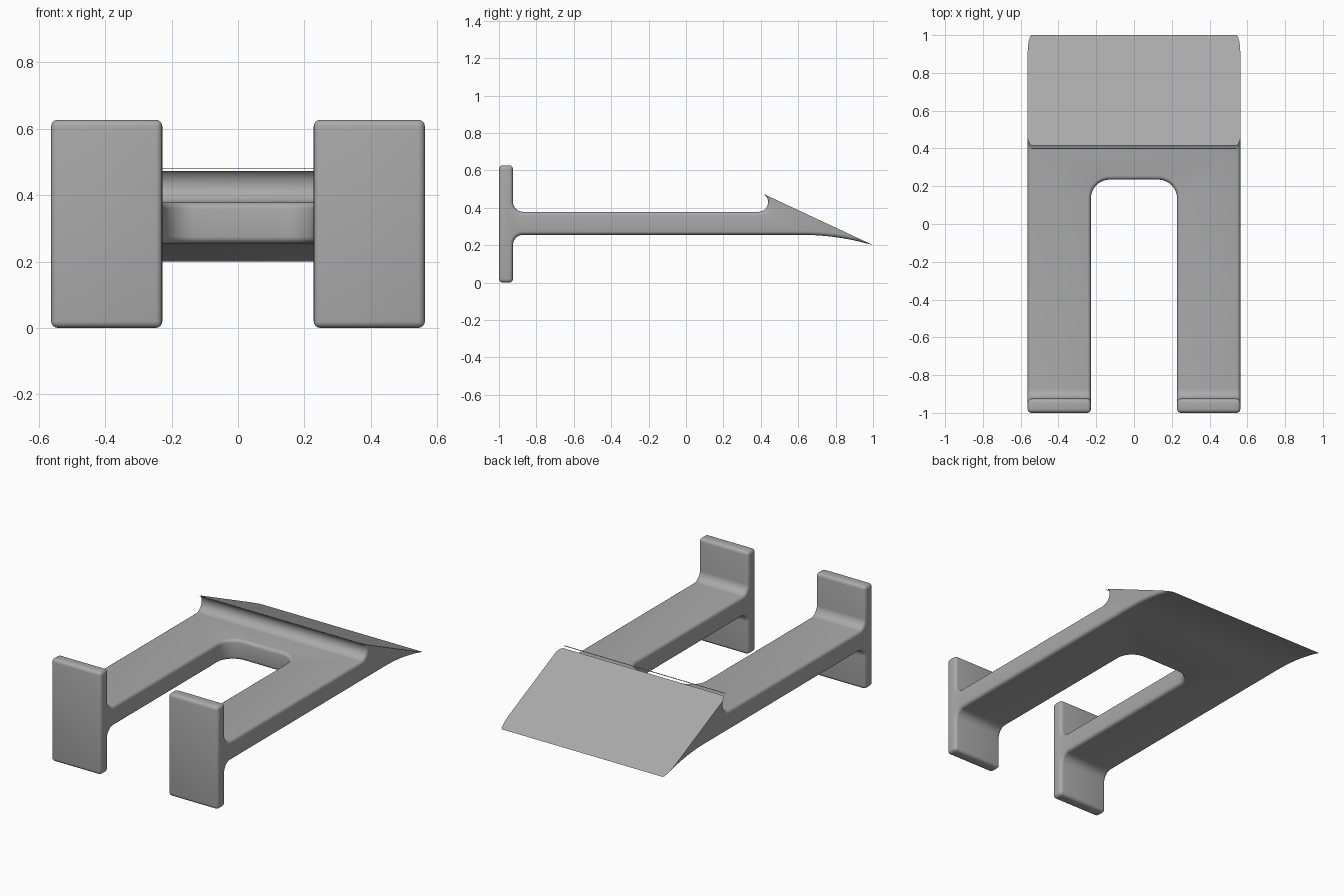
import bpy, bmesh, math
from mathutils import Vector

if "Cube" in bpy.data.objects:
    bpy.data.objects.remove(bpy.data.objects["Cube"])

HALF_W, SLOT_W = 0.563, 0.228      # half widths of the body and of the slot
TOP, BOTTOM, R = 0.378, 0.255, 0.054  # arm faces and fillet radius
RAMP_TOP, RAMP_TIP = (0.414, 0.474), (1.0, 0.2)


def arc(cx, cy, r, a0, a1, n=10):
    return [(cx + r * math.cos(math.radians(a0 + (a1 - a0) * i / n)),
             cy + r * math.sin(math.radians(a0 + (a1 - a0) * i / n)))
            for i in range(n + 1)]


def prism(name, points, axis, lo, hi):
    """Extrude a closed 2D outline along an axis."""
    bm = bmesh.new()
    def place(p, d):
        return (d, p[0], p[1]) if axis == 'x' else (p[0], p[1], d)
    face = bm.faces.new([bm.verts.new(place(p, lo)) for p in points])
    ext = bmesh.ops.extrude_face_region(bm, geom=[face])
    move = Vector(place((0, 0), hi - lo))
    bmesh.ops.translate(bm, vec=move,
                        verts=[v for v in ext['geom'] if isinstance(v, bmesh.types.BMVert)])
    bmesh.ops.recalc_face_normals(bm, faces=bm.faces)
    mesh = bpy.data.meshes.new(name)
    bm.to_mesh(mesh)
    bm.free()
    obj = bpy.data.objects.new(name, mesh)
    bpy.context.collection.objects.link(obj)
    return obj


# Side outline: end plate, arm, hooked lip, and curved underside of the ramp
under = [(y, BOTTOM - 0.055 * ((y - 0.62) / 0.38) ** 2)
         for y in [1.05 - 0.043 * i for i in range(11)]]
side = [(-1, 0), (-1, 0.627), (-0.925, 0.627)]
side += arc(-0.925 + R, TOP + R, R, 180, 270)
side += arc(0.387, TOP + 0.052, 0.052, -90, 90, 18)
side += [(0.387, 0.7), (1.05, 0.7)]
side += under
side += arc(-0.925 + R, BOTTOM - R, R, 90, 180)
side += [(-0.925, 0)]
body = prism('forked_ramp', side, 'x', -HALF_W, HALF_W)

# Slot between the two arms, rounded at its inner end
slot = [(-SLOT_W, -1.2), (SLOT_W, -1.2)]
slot += arc(SLOT_W - 0.1, 0.135, 0.1, 0, 90)
slot += arc(-SLOT_W + 0.1, 0.135, 0.1, 90, 180)
cutter = prism('slot_cutter', slot, 'z', -0.5, 1.2)
cutter.hide_render = True
cutter.hide_viewport = False

cut = body.modifiers.new('slot', 'BOOLEAN')
cut.operation, cut.solver, cut.object = 'DIFFERENCE', 'EXACT', cutter
bev = body.modifiers.new('rounded_edges', 'BEVEL')
bev.width, bev.segments = 0.02, 4
bev.limit_method, bev.angle_limit = 'ANGLE', math.radians(35)
bev.use_clamp_overlap = False

# Apply, then slice the sloping ramp face so its rim stays sharp
deps = bpy.context.evaluated_depsgraph_get()
mesh = bpy.data.meshes.new_from_object(body.evaluated_get(deps))
body.modifiers.clear()
body.data = mesh
bpy.data.objects.remove(cutter)
bm = bmesh.new()
bm.from_mesh(mesh)
dy, dz = RAMP_TIP[0] - RAMP_TOP[0], RAMP_TIP[1] - RAMP_TOP[1]
res = bmesh.ops.bisect_plane(bm, geom=bm.verts[:] + bm.edges[:] + bm.faces[:],
                             plane_co=(0, *RAMP_TOP), plane_no=(0, -dz, dy),
                             clear_outer=True)
rim = [e for e in res['geom_cut'] if isinstance(e, bmesh.types.BMEdge)]
bmesh.ops.holes_fill(bm, edges=rim, sides=0)
bmesh.ops.recalc_face_normals(bm, faces=bm.faces)
bm.to_mesh(mesh)
bm.free()

# Single grey finish
grey = bpy.data.materials.new('plain_grey')
grey.diffuse_color = (0.4, 0.4, 0.4, 1)
grey.use_nodes = True
grey.node_tree.nodes["Principled BSDF"].inputs["Base Color"].default_value = grey.diffuse_color
mesh.materials.clear()
mesh.materials.append(grey)

bpy.context.view_layer.objects.active = body
body.select_set(True)
bpy.ops.object.shade_smooth_by_angle(angle=math.radians(30))
